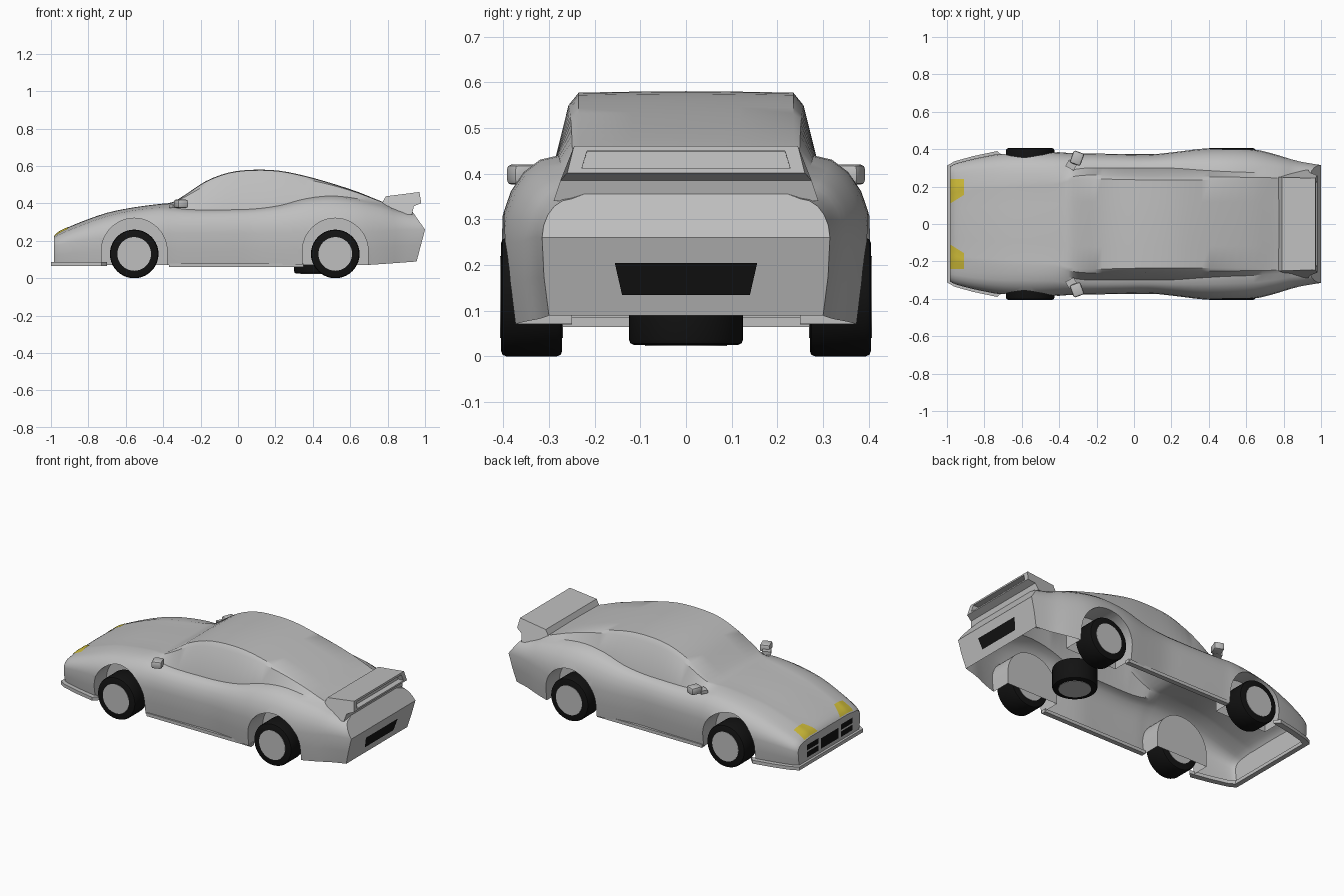
import bpy, bmesh, math
from mathutils import Vector, Matrix
from mathutils.bvhtree import BVHTree

if "Cube" in bpy.data.objects:
    bpy.data.objects.remove(bpy.data.objects["Cube"])


def material(name, rgb):
    m = bpy.data.materials.new(name)
    m.diffuse_color = (*rgb, 1)
    m.use_nodes = True
    m.node_tree.nodes["Principled BSDF"].inputs["Base Color"].default_value = m.diffuse_color
    return m


GREY = material("body_grey", (0.52, 0.52, 0.52))
BLACK = material("rubber_black", (0.006, 0.006, 0.006))
YELLOW = material("lamp_yellow", (0.62, 0.5, 0.04))


def make(name, bm, mat, smooth=True):
    bmesh.ops.recalc_face_normals(bm, faces=bm.faces)
    me = bpy.data.meshes.new(name)
    bm.to_mesh(me)
    bm.free()
    ob = bpy.data.objects.new(name, me)
    bpy.context.collection.objects.link(ob)
    me.materials.append(mat)
    if smooth:
        shade(ob)
    return ob


def activate(ob):
    bpy.ops.object.select_all(action='DESELECT')
    ob.select_set(True)
    bpy.context.view_layer.objects.active = ob


def shade(ob):
    activate(ob)
    bpy.ops.object.shade_smooth_by_angle(angle=math.radians(32))


def prism(a, b):
    """Solid between two matching loops of points."""
    bm = bmesh.new()
    va, vb = [bm.verts.new(p) for p in a], [bm.verts.new(p) for p in b]
    n = len(a)
    bm.faces.new(va)
    bm.faces.new(vb[::-1])
    for i in range(n):
        bm.faces.new((va[i], va[(i + 1) % n], vb[(i + 1) % n], vb[i]))
    return bm


def box(name, centre, size, mat=GREY, bevel=0, turn=0):
    bm = bmesh.new()
    bmesh.ops.create_cube(bm, size=1, matrix=Matrix.Translation(centre) @ Matrix.Rotation(turn, 4, 'Z')
                          @ Matrix.Diagonal((*size, 1)))
    if bevel:
        bmesh.ops.bevel(bm, geom=bm.edges[:], offset=bevel, segments=2, affect='EDGES', profile=0.5)
    return make(name, bm, mat)


# Body stations: x, half width, z of widest, glass base y, glass base z, roof edge y, top z
S = [(-.985, .305, .17, .25, .213, .15, .222), (-.955, .322, .18, .25, .236, .16, .25),
     (-.85, .35, .20, .26, .282, .18, .297), (-.70, .378, .22, .265, .337, .19, .35),
     (-.55, .387, .24, .265, .37, .20, .38), (-.42, .385, .24, .27, .384, .21, .397),
     (-.35, .38, .24, .285, .377, .23, .407), (-.27, .378, .24, .298, .368, .24, .455),
     (-.17, .376, .24, .30, .365, .24, .52), (-.05, .373, .24, .30, .366, .238, .565),
     (.08, .371, .24, .30, .37, .235, .58), (.22, .385, .24, .298, .388, .235, .575),
     (.36, .402, .25, .288, .425, .235, .547), (.50, .408, .25, .28, .44, .235, .508),
     (.64, .400, .25, .275, .425, .235, .462), (.77, .368, .25, .265, .395, .235, .41),
     (.87, .335, .26, .255, .365, .22, .382), (.97, .315, .26, .25, .345, .20, .36)]


def spline(rows, steps):
    out = []
    for i in range(len(rows) - 1):
        quad = zip(rows[max(i - 1, 0)], rows[i], rows[i + 1], rows[min(i + 2, len(rows) - 1)])
        quad = list(quad)
        for k in range(steps):
            t = k / steps
            out.append([b + .5 * t * (c - a + t * (2 * a - 5 * b + 4 * c - d + t * (3 * (b - c) + d - a)))
                        for a, b, c, d in quad])
    return out + [list(rows[-1])]


def section(x, w, zw, yg, zb, yr, zr):
    z0 = .07 + .02 * max(0, (x - .68) / .3)
    half = [(w - .015, z0), (w - .004, .5 * (z0 + zw))]
    for deg in (0, 18, 36, 54, 72, 90):
        t = math.radians(deg)
        half.append((yg + (w - yg) * math.cos(t), zw + (zb - zw) * math.sin(t)))
    half += [(yg + (yr - yg) * .65, zb + (zr - zb) * .85), (yr, zr - .003), (yr * .5, zr - .001), (0, zr)]

    def lean(z):  # raked tail
        end = .955 + .045 * (z - .09) / .17 if z < .26 else 1 - .07 * (z - .26) / .1
        return x + max(0, (x - .8) / .17) * (end - .97)
    left = [(lean(z), -y, z) for y, z in half]
    return left + [(px, -y, z) for px, y, z in left[-2::-1]]


# Body shell, closed first so the wheel wells can be cut
bm = bmesh.new()
rings = [[bm.verts.new(p) for p in section(*row)] for row in spline(S, 3)]
n = len(rings[0])
for a, b in zip(rings, rings[1:]):
    for i in range(n):
        bm.faces.new((a[i], a[(i + 1) % n], b[(i + 1) % n], b[i]))
for r in (rings[0], rings[-1]):
    for i in range(n // 2):
        bm.faces.new(list(dict.fromkeys((r[i], r[i + 1], r[n - 2 - i], r[n - 1 - i]))))
body = make("body_shell", bm, GREY, False)

WHEELS = [(x, s) for x in (-.555, .52) for s in (-1, 1)]
for x, s in WHEELS:
    arch = [(x + .176 * math.cos(math.pi * k / 24), .145 + .176 * math.sin(math.pi * k / 24)) for k in range(25)]
    arch += [(x - .176, -.05), (x + .176, -.05)]
    cut = make("arch_cutter", prism([(px, s * .25, z) for px, z in arch], [(px, s * .6, z) for px, z in arch]),
               GREY, False)
    cut.hide_render = True
    activate(body)
    mod = body.modifiers.new("arch", 'BOOLEAN')
    mod.operation, mod.solver, mod.object = 'DIFFERENCE', 'EXACT', cut
    bpy.ops.object.modifier_apply(modifier=mod.name)
    bpy.data.objects.remove(cut)

# Open underside
bm = bmesh.new()
bm.from_mesh(body.data)
bm.normal_update()
under = [f for f in bm.faces if f.normal.z < -.8 and f.calc_center_median().z < .1]
bmesh.ops.delete(bm, geom=under, context='FACES')
tree = BVHTree.FromBMesh(bm)
bm.to_mesh(body.data)
bm.free()
shade(body)


def decal(name, corners, ray, mat, n=8):
    """Thin patch laid on the body by casting a grid of rays."""
    a, b, c, d = map(Vector, corners)
    ray = Vector(ray)
    bm = bmesh.new()
    grid = []
    for i in range(n + 1):
        for j in range(n + 1):
            u, v = i / n, j / n
            p = a.lerp(b, u).lerp(d.lerp(c, u), v)
            hit = tree.ray_cast(p, ray)[0]
            grid.append(bm.verts.new((hit or p + ray) - ray * .004))
    for i in range(n):
        for j in range(n):
            k = i * (n + 1) + j
            bm.faces.new((grid[k], grid[k + 1], grid[k + n + 2], grid[k + n + 1]))
    return make(name, bm, mat)


# Headlights, nose slots and rear plate
for s in (-1, 1):
    decal("headlight", [(-.982, s * .11, 1), (-.91, s * .155, 1), (-.91, s * .24, 1), (-.982, s * .24, 1)],
          (0, 0, -1), YELLOW)
    for z in (.108, .152):
        decal("side_slot", [(-2, s * .11, z), (-2, s * .225, z), (-2, s * .225, z + .034), (-2, s * .11, z + .034)],
              (1, 0, 0), BLACK)
decal("centre_grille", [(-2, -.085, .11), (-2, .085, .11), (-2, .085, .175), (-2, -.085, .175)], (1, 0, 0), BLACK)
decal("rear_plate", [(2, -.14, .135), (2, .14, .135), (2, .156, .205), (2, -.156, .205)], (-1, 0, 0), BLACK)

# Front lip wrapped round the nose
side = [(-.73, .39), (-.86, .363), (-.96, .335), (-1, .312)]
path = side + [(x, -y) for x, y in side[::-1]]
bm = bmesh.new()
loops = [[bm.verts.new(p) for p in ((x, y, .065), (x, y, .086), (x + .03, y * .92, .086), (x + .03, y * .92, .065))]
         for x, y in path]
for a, b in zip(loops, loops[1:]):
    for i in range(4):
        bm.faces.new((a[i], a[(i + 1) % 4], b[(i + 1) % 4], b[i]))
bm.faces.new(loops[0])
bm.faces.new(loops[-1])
make("front_lip", bm, GREY)

# Rear spoiler with a recessed slot
P = [(.77, .40, .25), (.79, .438, .25), (.97, .461, .245), (.98, .402, .26), (.94, .385, .275),
     (.93, .34, .29), (.80, .34, .27)]
bm = prism([(x, -y, z) for x, z, y in P], [(x, y, z) for x, z, y in P])
bmesh.ops.recalc_face_normals(bm, faces=bm.faces)
rear = max(bm.faces, key=lambda f: f.calc_center_median().x)
bmesh.ops.inset_individual(bm, faces=[rear], thickness=.015)
for v in rear.verts:
    v.co.y *= .92
deep = bmesh.ops.inset_individual(bm, faces=[rear], thickness=.0005)
for v in rear.verts:
    v.co.x -= .035
make("rear_spoiler", bm, GREY)

# Mirrors and side skirts
for s in (-1, 1):
    box("mirror", (-.305, s * .352, .398), (.06, .07, .044), bevel=.01, turn=s * -.35)
    box("mirror_stalk", (-.335, s * .315, .385), (.05, .04, .02), turn=s * -.5)
    box("side_skirt", (-.01, s * .358, .07), (.72, .03, .02))


def wheel(name, centre, axis, radius, width):
    turn = Matrix.Rotation(math.pi / 2, 4, 'X') if axis == 'Y' else Matrix()
    place = Matrix.Translation(centre) @ turn
    for part, r, w, mat, bev in (("tyre", radius, width, BLACK, .012), ("hub", .09, width + .004, GREY, 0)):
        bm = bmesh.new()
        bmesh.ops.create_cone(bm, cap_ends=True, segments=40, radius1=r, radius2=r, depth=w)
        if bev:
            rim = [e for e in bm.edges if abs(e.verts[0].co.z - e.verts[1].co.z) < .001]
            bmesh.ops.bevel(bm, geom=rim, offset=bev, segments=2, affect='EDGES', profile=0.5)
        bm.transform(place)
        make(name + "_" + part, bm, mat)


# Four road wheels and the spare lying flat
for x, s in WHEELS:
    wheel("wheel", (x, s * .338, .13), 'Y', .13, .134)
wheel("spare", (.425, 0, .09), 'Z', .125, .13)
